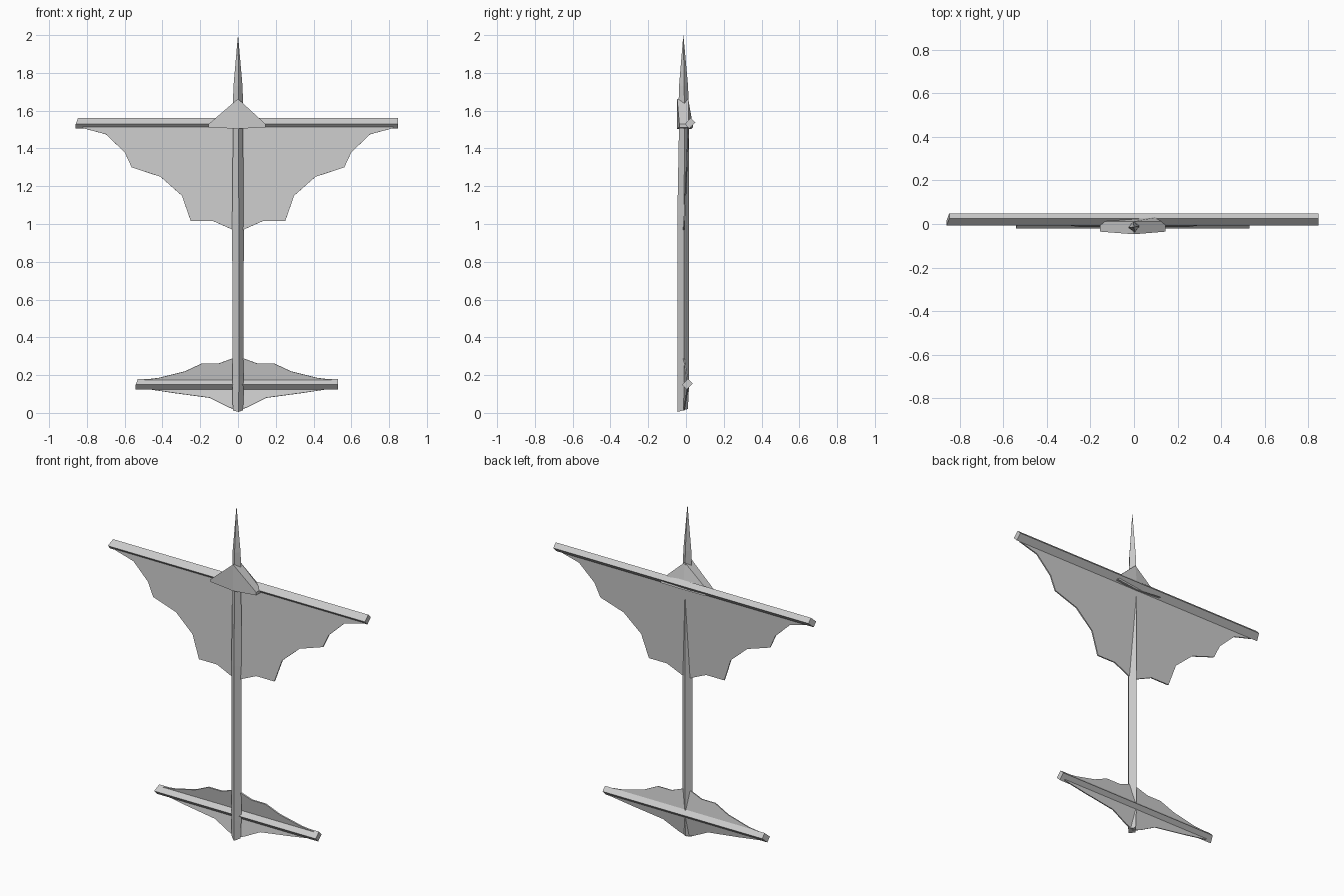
import bpy, bmesh
from mathutils import Vector

old = bpy.data.objects.get("Cube")
if old:
    bpy.data.objects.remove(old, do_unlink=True)

grey = bpy.data.materials.new("plain grey")
grey.use_nodes = True
shade = (0.6, 0.6, 0.6, 1)
grey.diffuse_color = shade
grey.node_tree.nodes["Principled BSDF"].inputs["Base Color"].default_value = shade


def finish(name, bm):
    bmesh.ops.recalc_face_normals(bm, faces=bm.faces)
    mesh = bpy.data.meshes.new(name)
    bm.to_mesh(mesh)
    bm.free()
    mesh.materials.append(grey)
    obj = bpy.data.objects.new(name, mesh)
    bpy.context.collection.objects.link(obj)
    return obj


def loft(name, rings):
    """Skin matching rings of points and cap both ends."""
    bm = bmesh.new()
    rows = [[bm.verts.new(p) for p in ring] for ring in rings]
    for a, b in zip(rows, rows[1:]):
        for i in range(len(a)):
            j = (i + 1) % len(a)
            bm.faces.new((a[i], a[j], b[j], b[i]))
    bm.faces.new(rows[0])
    bm.faces.new(rows[-1])
    return finish(name, bm)


# Square section turned on its corner, shared by the mast and the spike
SECTION = [Vector(p) for p in ((0.004, -0.03), (0.03, 0.004), (-0.004, 0.03), (-0.03, -0.004))]


def ring(z, size, y=-0.015, slant=0.0):
    return [(p.x * size, y + p.y * size, z + slant * p.y) for p in SECTION]


# Mast with a slanted foot
loft("mast", [ring(0.013, 0.9, -0.017, 0.25), ring(0.12, 1, -0.015),
              ring(1.05, 1.02, -0.015), ring(1.6, 0.85, -0.01)])

# Pointed spike on top
loft("top_spike", [ring(1.58, 0.95, -0.012), ring(1.73, 0.8, -0.013), ring(2.0, 0.01, -0.014)])


# Crossbars: tilted square beams with skewed ends
def crossbar(name, half, y, z):
    corners = ((-0.028, -0.003), (0.004, 0.028), (0.028, 0.003), (-0.004, -0.028))
    loft(name, [[(s * half - 0.012 * (s < 0) * (dy < 0), y + dy, z + dz)
                 for dy, dz in corners] for s in (-1, 1)])


crossbar("wing_crossbar", 0.847, 0.021, 1.533)
crossbar("tail_crossbar", 0.53, 0.007, 0.152)


# Thin scalloped sails: a fan from the hub, mirrored across the mast
def sail(name, hub, rim, depth):
    bm = bmesh.new()
    for side in (-1, 1):
        centre = bm.verts.new((0, depth(hub), hub))
        edge = [bm.verts.new((side * x, depth(z), z)) for x, z in rim]
        for a, b in zip(edge, edge[1:]):
            bm.faces.new((centre, a, b))
    bmesh.ops.remove_doubles(bm, verts=bm.verts, dist=0.0005)
    obj = finish(name, bm)
    mod = obj.modifiers.new("thickness", "SOLIDIFY")
    mod.thickness = 0.008
    mod.offset = 0


sail("wing_sail", 1.53,
     [(0.84, 1.53), (0.82, 1.507), (0.7, 1.475), (0.6, 1.38), (0.563, 1.3), (0.41, 1.25),
      (0.297, 1.15), (0.25, 1.015), (0.13, 1.015), (0.04, 0.975), (0, 0.955)],
     lambda z: 0.014 - 0.045 * (1.53 - z))


def tail_depth(z):
    return 0.012 - 0.17 * abs(z - 0.15)


sail("tail_sail_upper", 0.15,
     [(0.52, 0.15), (0.5, 0.175), (0.42, 0.185), (0.28, 0.22), (0.19, 0.262), (0.1, 0.262),
      (0.03, 0.288), (0, 0.29)], tail_depth)
sail("tail_sail_lower", 0.15,
     [(0.52, 0.15), (0.5, 0.13), (0.35, 0.107), (0.15, 0.08), (0.05, 0.03), (0, 0.012)],
     tail_depth)


# Triangular cap over the joint, bowed at the front and notched at the back
def cap_ring(x, top, low, front, back_top, back_low):
    return [(x, front, low), (x, front, top), (x, back_top, top), (x, back_low, low)]


loft("joint_cap", [cap_ring(-0.157, 1.528, 1.512, -0.035, 0.012, 0.038),
                   cap_ring(0, 1.663, 1.504, -0.047, 0.012, 0.028),
                   cap_ring(0.145, 1.53, 1.512, -0.035, 0.012, 0.038)])
